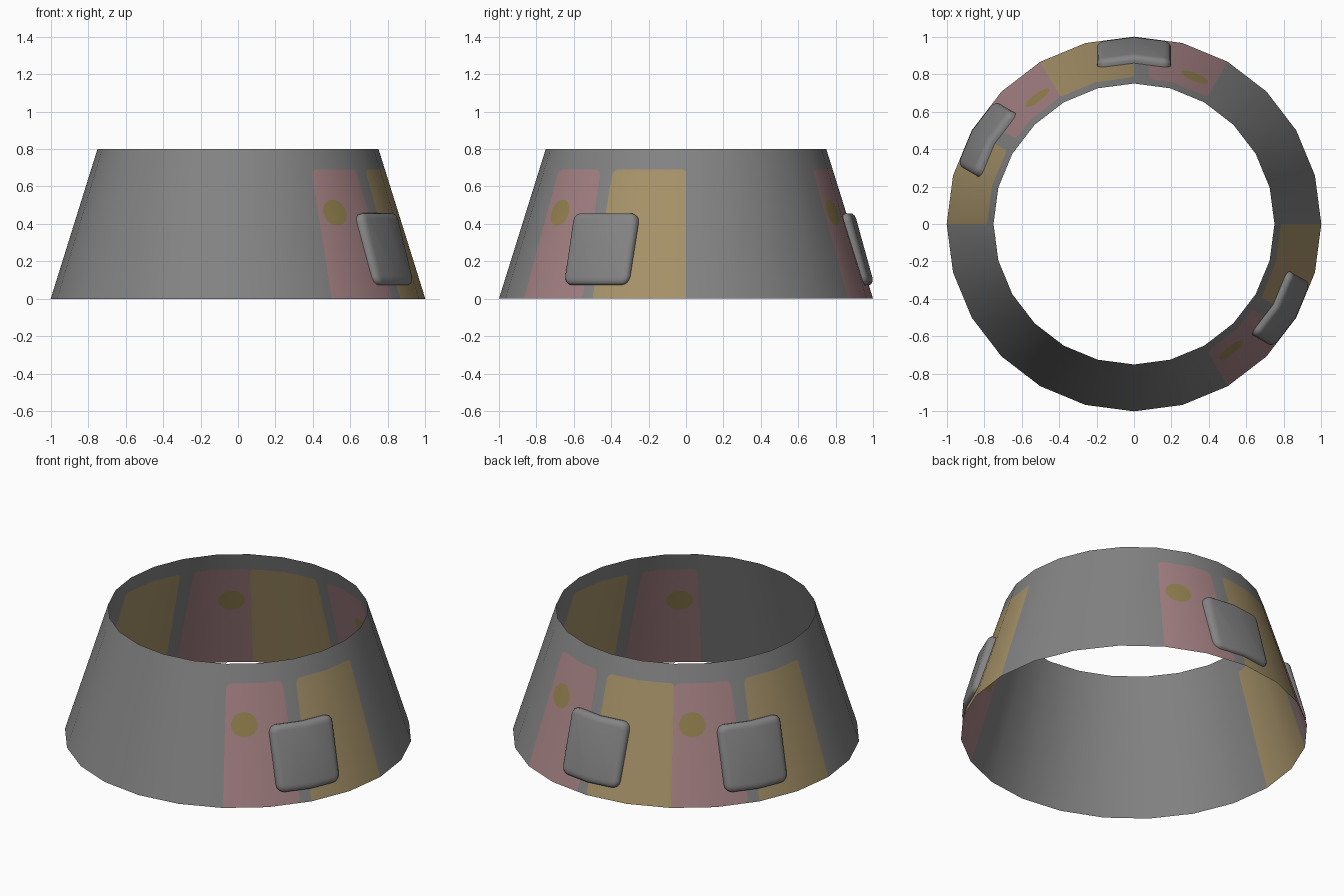
import bpy, bmesh, math
from mathutils import Vector

if "Cube" in bpy.data.objects:
    bpy.data.objects.remove(bpy.data.objects["Cube"])

R0, R1, H, STEP = 1.0, 0.75, 0.8, math.radians(15)


def material(name, rgb):
    m = bpy.data.materials.new(name)
    m.diffuse_color = (*rgb, 1)
    m.use_nodes = True
    m.node_tree.nodes["Principled BSDF"].inputs["Base Color"].default_value = m.diffuse_color
    return m


GREY = material("grey", (0.23, 0.23, 0.23))
PINK = material("dusty pink", (0.38, 0.222, 0.23))
YELLOW = material("sand yellow", (0.385, 0.29, 0.142))
SPOT = material("dark mustard", (0.30, 0.225, 0.08))


def radius(z):
    return R0 + (R1 - R0) * z / H


def finish(name, bm, mats):
    mesh = bpy.data.meshes.new(name)
    bm.to_mesh(mesh)
    bm.free()
    for m in mats:
        mesh.materials.append(m)
    obj = bpy.data.objects.new(name, mesh)
    bpy.context.collection.objects.link(obj)
    for p in mesh.polygons:
        p.use_smooth = True
    return obj


# Tapered open ring with 24 sides, panels cut into its facets
bm = bmesh.new()


def face(facet, pts, mat):
    """Polygon given as (u, z) inside one flat facet, u from 0 to 1."""
    a, b = facet * STEP, (facet + 1) * STEP
    vs = []
    for u, z in pts:
        r = radius(z)
        x = r * (math.cos(a) * (1 - u) + math.cos(b) * u)
        y = r * (math.sin(a) * (1 - u) + math.sin(b) * u)
        vs.append(bm.verts.new((x, y, z)))
    bm.faces.new(vs).material_index = mat


def painted_segment(f):
    T = 0.69
    cu, cz = 0.13, 0.03   # corner cut size
    # pink panel, first facet, with a round spot
    lo, hi = 0.32, 0.60
    face(f, [(0, 0), (1, 0), (1, lo), (0, lo)], 1)
    face(f, [(0, hi), (1, hi), (1, T), (cu, T), (0.04, T - 0.008), (0, T - cz)], 1)
    face(f, [(0, T - cz), (0.04, T - 0.008), (cu, T), (1, T), (1, H), (0, H)], 0)
    n = 16
    rim, spot = [], []
    for k in range(n):
        c, s = math.cos(k * math.tau / n), math.sin(k * math.tau / n)
        m = max(abs(c), abs(s))
        rim.append((0.5 + 0.5 * c / m, 0.46 + 0.14 * s / m))
        spot.append((0.5 + 0.35 * c, 0.46 + 0.07 * s))
    for k in range(n):
        j = (k + 1) % n
        face(f, [rim[k], rim[j], spot[j], spot[k]], 1)
    face(f, spot, 3)
    # pink panel, second facet, and the grey gap
    edge = [(0.68, 0), (0.74, 0.025), (0.61, T - cz), (0.58, T - 0.008), (0.5, T)]
    face(f + 1, [(0, 0)] + edge + [(0, T)], 1)
    face(f + 1, edge[::-1] + [(1, 0), (1, T)], 0)
    face(f + 1, [(0, T), (1, T), (1, H), (0, H)], 0)
    # yellow panel over two facets
    left = [(0, T - cz), (0.04, T - 0.008), (cu, T)]
    right = [(0.95, T), (1, T - 0.012)]
    face(f + 2, [(0, 0), (1, 0), (1, T)] + left[::-1], 2)
    face(f + 2, left + [(1, T), (1, H), (0, H)], 0)
    face(f + 3, [(0, 0), (1, 0)] + right[::-1] + [(0, T)], 2)
    face(f + 3, [(0, T)] + right + [(1, H), (0, H)], 0)


SEGMENTS = (-4, 4, 8)          # first facet of each painted segment
painted = {(s + i) % 24 for s in SEGMENTS for i in range(4)}
for s in SEGMENTS:
    painted_segment(s)
for f in range(24):
    if f not in painted:
        face(f, [(0, 0), (1, 0), (1, H), (0, H)], 0)
bmesh.ops.remove_doubles(bm, verts=bm.verts, dist=0.0005)
ring = finish("tapered_ring", bm, [GREY, PINK, YELLOW, SPOT])
# smooth shading that follows the true cone
ring.data.normals_split_custom_set_from_vertices(
    [Vector((v.co.x, v.co.y, 0)).normalized().lerp(Vector((0, 0, 1)), 0.238).normalized()
     for v in ring.data.vertices])


# Rounded pads folded over the ring, one in the middle of each segment
def pad(name, angle):
    bm = bmesh.new()
    hw, z0, z1 = 0.197, 0.073, 0.452
    zc, hz = (z0 + z1) / 2, (z1 - z0) / 2
    ca, sa = math.cos(angle), math.sin(angle)

    def point(s, z, off):
        off *= 1.0 - 0.3 * (z - zc) / hz * -0.6
        r = radius(z) - abs(s) * math.tan(STEP / 2) + off * 0.954
        return bm.verts.new((r * ca - s * sa, r * sa + s * ca, z + off * 0.298))

    rings = []
    for inset, off in ((0, 0), (0, 0.014), (0.006, 0.025), (0.018, 0.033), (0.035, 0.036)):
        rad = max(0.045 - inset, 0.012)
        w, h = hw - inset - rad, hz - inset - rad
        pts = [(0, -(h + rad))]
        for q, (sx, sz) in enumerate(((1, -1), (1, 1), (-1, 1), (-1, -1))):
            if q == 2:
                pts.append((0, h + rad))
            for k in range(5):
                t = math.radians(-90 + 90 * q + 22.5 * k)
                pts.append((sx * w + rad * math.cos(t), sz * h + rad * math.sin(t)))
        rings.append([point(s, zc + z, off) for s, z in pts])
    n = len(rings[0])
    for a, b in zip(rings, rings[1:]):
        for k in range(n):
            j = (k + 1) % n
            bm.faces.new((a[k], a[j], b[j], b[k]))
    top = rings[-1]
    bm.faces.new(top[:12])
    bm.faces.new(top[11:] + top[:1])
    finish(name, bm, [GREY])


for i, s in enumerate(SEGMENTS):
    pad(f"pad_{i + 1}", (s + 2) * STEP)
